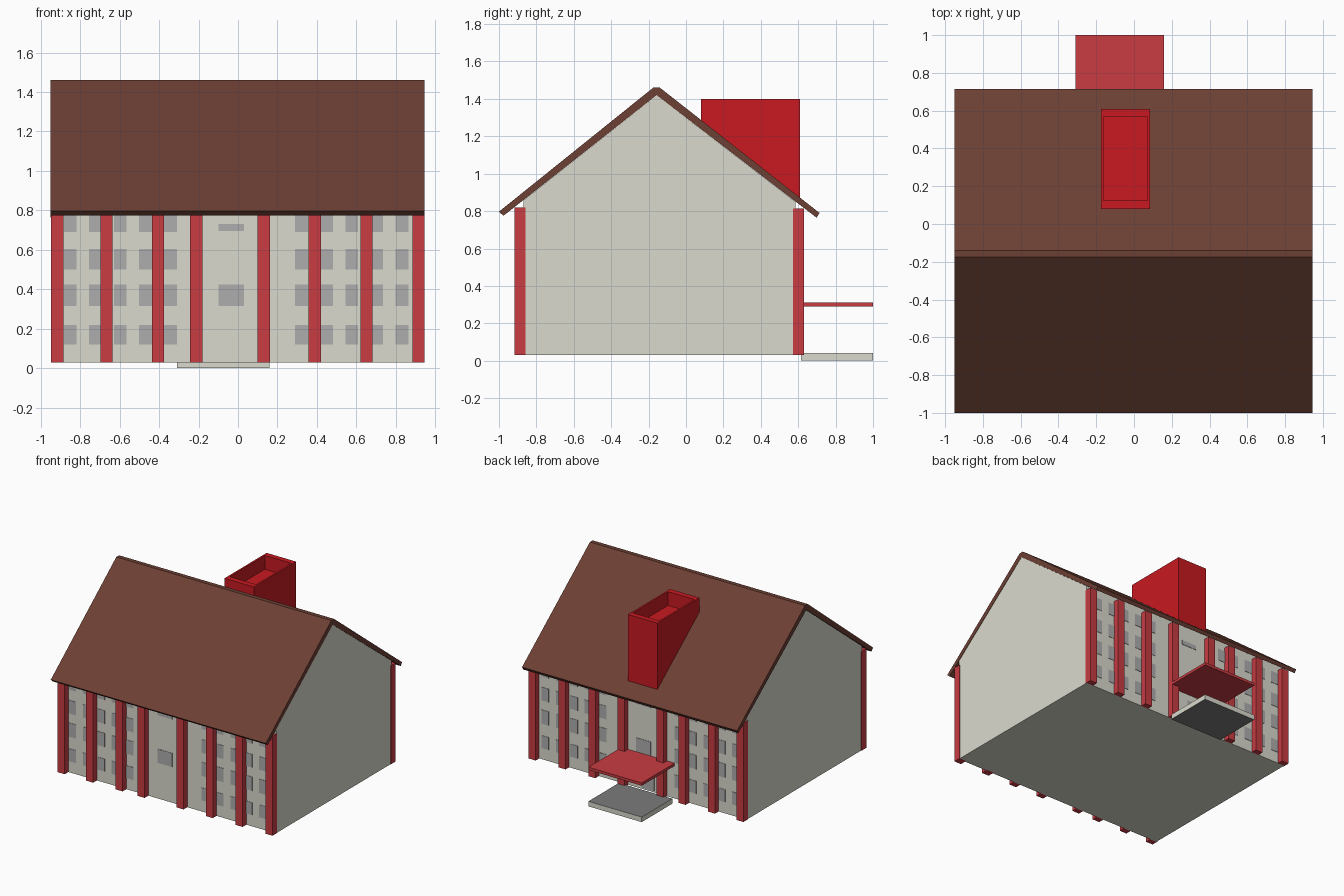
import bpy, bmesh
from mathutils import Vector

if "Cube" in bpy.data.objects:
    bpy.data.objects.remove(bpy.data.objects["Cube"])


def material(name, rgb):
    m = bpy.data.materials.new(name)
    m.diffuse_color = (*rgb, 1)
    m.use_nodes = True
    m.node_tree.nodes["Principled BSDF"].inputs["Base Color"].default_value = m.diffuse_color
    return m


CREAM = material("cream_wall", (0.70, 0.70, 0.62))
RED = material("red_trim", (0.58, 0.045, 0.055))
BRICK = material("chimney_red", (0.58, 0.01, 0.015))
BROWN = material("roof_brown", (0.15, 0.05, 0.034))
GLASS = material("window_grey", (0.42, 0.42, 0.42))
STONE = material("step_grey", (0.2, 0.2, 0.2))


def finish(bm, name, *mats):
    bmesh.ops.recalc_face_normals(bm, faces=bm.faces[:])
    me = bpy.data.meshes.new(name)
    bm.to_mesh(me)
    bm.free()
    for m in mats:
        me.materials.append(m)
    ob = bpy.data.objects.new(name, me)
    bpy.context.collection.objects.link(ob)
    return ob


def add_box(bm, x0, x1, y0, y1, z0, z1):
    vs = bmesh.ops.create_cube(bm, size=1)["verts"]
    for v in vs:
        v.co = Vector((x1 if v.co.x > 0 else x0,
                       y1 if v.co.y > 0 else y0,
                       z1 if v.co.z > 0 else z0))


def prism(points, x0, x1):
    """Extrude a y-z profile along x."""
    bm = bmesh.new()
    f = bm.faces.new([bm.verts.new((x0, y, z)) for y, z in points])
    ext = bmesh.ops.extrude_face_region(bm, geom=[f])["geom"]
    bmesh.ops.translate(bm, vec=(x1 - x0, 0, 0),
                        verts=[g for g in ext if isinstance(g, bmesh.types.BMVert)])
    bmesh.ops.recalc_face_normals(bm, faces=bm.faces[:])
    return bm


FRONT, BACK = -0.87, 0.585   # wall planes

# gabled body
finish(prism([(FRONT, 0.03), (BACK, 0.03), (BACK, 0.85), (-0.157, 1.42), (FRONT, 0.857)],
             -0.943, 0.943), "house_body", CREAM)

# folded roof slab
finish(prism([(-1, 0.797), (-0.175, 1.46), (-0.14, 1.46), (0.714, 0.79),
              (0.698, 0.765), (-0.157, 1.42), (-0.976, 0.775)], -0.95, 0.945), "roof", BROWN)

# pilasters on both long walls
bm = bmesh.new()
for x in (-0.947, -0.697, -0.437, -0.243, 0.10, 0.358, 0.62, 0.884):
    add_box(bm, x, x + 0.062, -0.917, -0.858, 0.03, 0.82)
    add_box(bm, x, x + 0.062, 0.573, 0.63, 0.03, 0.815)
finish(bm, "pilasters", RED)

# windows on both long walls
bm = bmesh.new()


def window(x0, x1, z0, z1):
    add_box(bm, x0, x1, FRONT - 0.003, FRONT + 0.01, z0, z1)
    add_box(bm, x0, x1, BACK - 0.01, BACK + 0.003, z0, z1)


for start in (-0.883, 0.29):
    for i in range(5):
        x = start + i * 0.127
        for z0, z1 in ((0.12, 0.22), (0.315, 0.425), (0.50, 0.605), (0.69, 0.785)):
            window(x, x + 0.065, z0, z1)
window(-0.10, 0.03, 0.315, 0.425)
window(-0.10, 0.03, 0.695, 0.73)
finish(bm, "windows", GLASS)

# back door
bm = bmesh.new()
add_box(bm, -0.13, -0.02, BACK - 0.01, BACK + 0.003, 0.04, 0.24)
finish(bm, "back_door", GLASS)

# entrance step: cream sides, grey top and bottom
bm = bmesh.new()
add_box(bm, -0.31, 0.16, 0.615, 1.0, 0, 0.04)
for f in bm.faces:
    f.material_index = int(abs(f.calc_center_median().z - 0.02) > 0.01)
finish(bm, "entrance_step", CREAM, STONE)

# entrance canopy
bm = bmesh.new()
add_box(bm, -0.31, 0.16, BACK, 1.0, 0.29, 0.312)
finish(bm, "entrance_canopy", RED)

# chimney with recessed top
bm = prism([(0.08, 1.27), (0.61, 0.85), (0.61, 1.40), (0.08, 1.40)], -0.175, 0.085)
top = max(bm.faces, key=lambda f: f.calc_center_median().z)
bmesh.ops.inset_individual(bm, faces=[top], thickness=0.02)
for v in top.verts:
    v.co.y = 0.125 if v.co.y < 0.3 else 0.567
pit = bmesh.ops.extrude_face_region(bm, geom=[top])["geom"]
bmesh.ops.translate(bm, vec=(0, 0, -0.11),
                    verts=[g for g in pit if isinstance(g, bmesh.types.BMVert)])
if top.is_valid:
    bmesh.ops.delete(bm, geom=[top], context='FACES_ONLY')
finish(bm, "chimney", BRICK)
